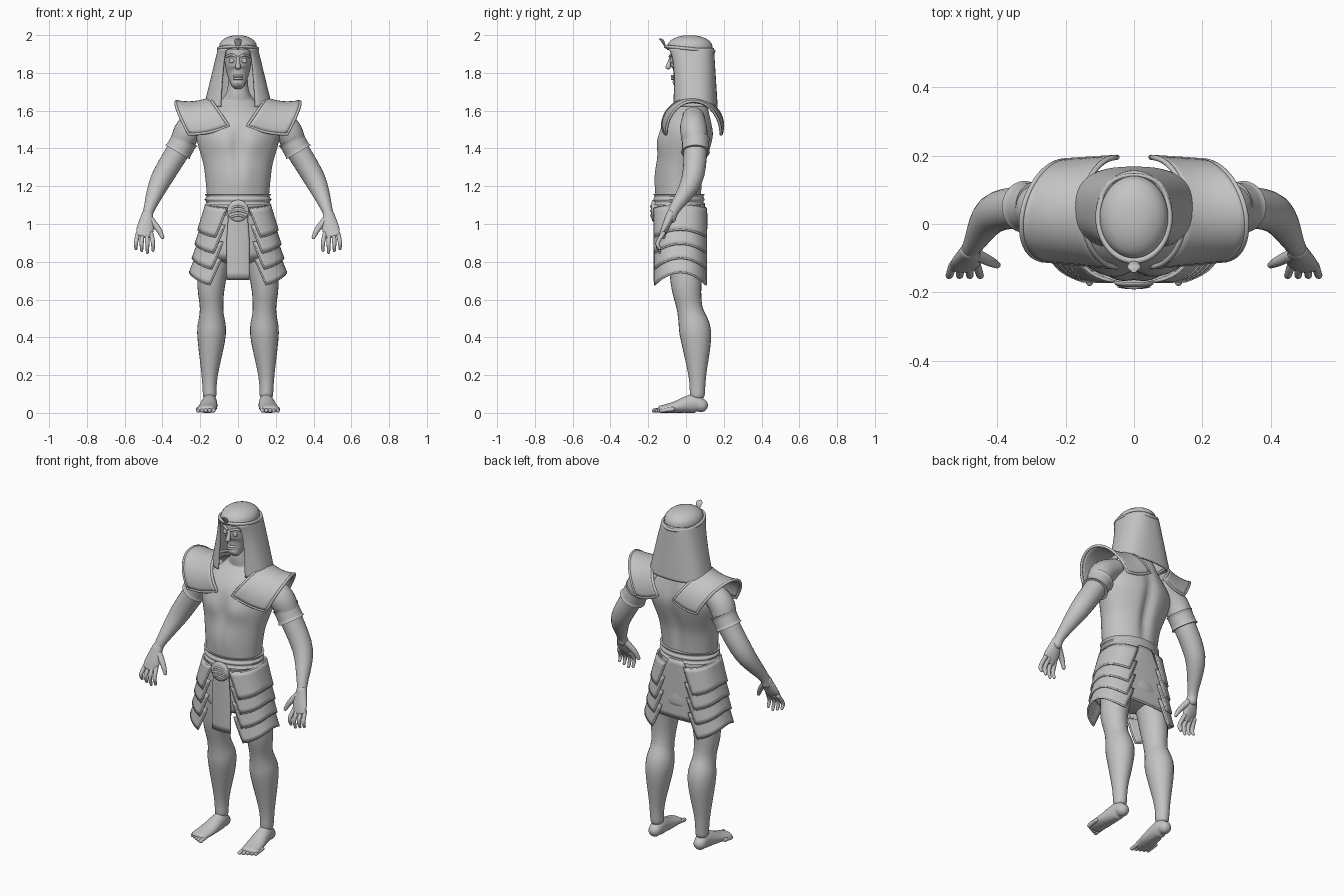
import bpy, math
from math import sin, cos, pi, exp
from mathutils import Vector

if "Cube" in bpy.data.objects:
    bpy.data.objects.remove(bpy.data.objects["Cube"])

GREY = (0.55, 0.55, 0.55, 1)
stone = bpy.data.materials.new("plain_grey")
stone.use_nodes = True
stone.diffuse_color = GREY
stone.node_tree.nodes["Principled BSDF"].inputs["Base Color"].default_value = GREY


def lerp(a, b, t):
    return a + (b - a) * t


def power(value, exponent):
    """Signed power, used for squarish ellipses."""
    return math.copysign(abs(value) ** exponent, value)


def smooth(keys, steps):
    """Catmull-Rom samples through tuples of numbers."""
    padded = [keys[0], *keys, keys[-1]]
    samples = []
    for i in range(len(keys) - 1):
        for s in range(steps):
            t = s / steps
            samples.append([b + t * (c - a + t * (2 * a - 5 * b + 4 * c - d
                                                  + t * (3 * b - a - 3 * c + d))) / 2
                            for a, b, c, d in zip(*padded[i:i + 4])])
    return samples + [list(keys[-1])]


def finish(name, data, mirror):
    data.materials.append(stone)
    ob = bpy.data.objects.new(name, data)
    bpy.context.collection.objects.link(ob)
    if mirror:
        ob.modifiers.new("mirror", 'MIRROR').use_mirror_merge = False
    return ob


def grid(name, rows, closed=False, mirror=False, thick=0.0):
    """Surface through rows of points, capped when the rows are closed rings."""
    n = len(rows[0])
    faces = [(r * n + i, r * n + (i + 1) % n, (r + 1) * n + (i + 1) % n, (r + 1) * n + i)
             for r in range(len(rows) - 1) for i in range(n if closed else n - 1)]
    if closed:
        last = (len(rows) - 1) * n
        faces += [tuple(reversed(range(n))), tuple(range(last, last + n))]
    mesh = bpy.data.meshes.new(name)
    mesh.from_pydata([tuple(p) for row in rows for p in row], [], faces)
    ob = finish(name, mesh, mirror)
    bpy.ops.object.select_all(action='DESELECT')
    ob.select_set(True)
    bpy.context.view_layer.objects.active = ob
    bpy.ops.object.mode_set(mode='EDIT')
    bpy.ops.mesh.select_all(action='SELECT')
    bpy.ops.mesh.normals_make_consistent(inside=False)
    bpy.ops.object.mode_set(mode='OBJECT')
    bpy.ops.object.shade_smooth_by_angle(angle=math.radians(50))
    if thick:
        shell = ob.modifiers.new("thickness", 'SOLIDIFY')
        shell.thickness, shell.offset = thick, 0


def loft(name, keys, mirror=False, reference=(0, 1, 0), sides=24, steps=5,
         depth=1, caps=(1, 1), warp=lambda p: p):
    """Rings (x, y, z, width[, depth]) swept along a path, with rounded ends."""
    samples = smooth([k if len(k) == 5 else (*k, k[3] * depth) for k in keys], steps)
    centres = [Vector(s[:3]) for s in samples]
    rings = []
    for i, (centre, sample) in enumerate(zip(centres, samples)):
        along = (centres[min(i + 1, len(centres) - 1)] - centres[max(i - 1, 0)]).normalized()
        rings.append((centre, along, sample[3], sample[4]))

    def cap(ring, length):
        centre, along, wide, deep = ring
        turns = [pi / 2 * s / 6 for s in range(1, 6)] if length else []
        return [(centre + along * min(wide, deep) * length * sin(a), along,
                 wide * cos(a), deep * cos(a)) for a in turns]

    rings = cap(rings[0], -caps[0])[::-1] + rings + cap(rings[-1], caps[1])
    rows = []
    for centre, along, wide, deep in rings:
        u = Vector(reference).cross(along).normalized()
        v = along.cross(u)
        turns = [2 * pi * s / sides for s in range(sides)]
        rows.append([warp(centre + u * wide * cos(a) + v * deep * sin(a)) for a in turns])
    grid(name, rows, closed=True, mirror=mirror)


def tube(name, points, radius, mirror=False, cyclic=False):
    curve = bpy.data.curves.new(name, 'CURVE')
    curve.dimensions, curve.bevel_depth, curve.bevel_resolution = '3D', radius, 2
    curve.use_fill_caps = True
    spline = curve.splines.new('POLY')
    spline.points.add(len(points) - 1)
    for point, place in zip(spline.points, points):
        point.co = (*place, 1)
    spline.use_cyclic_u = cyclic
    finish(name, curve, mirror)


def rimmed_plate(name, rows, rim):
    """Mirrored sheet with a raised border."""
    grid(name, rows, mirror=True, thick=.01)
    edge = (list(rows[0]) + [row[-1] for row in rows[1:-1]]
            + list(reversed(rows[-1])) + [row[0] for row in reversed(rows[1:-1])])
    tube(name + "_rim", edge, rim, mirror=True, cyclic=True)


# Torso with chest, belly and spine relief
def muscles(p):
    def bump(x, z, width, height):
        return exp(-((abs(p.x) - x) / width) ** 2 - ((p.z - z) / height) ** 2)
    if p.y < 0:
        p.y += (bump(0, 1.4, .03, .1) - bump(.09, 1.44, .07, .06) - bump(.04, 1.24, .04, .08) / 2) * .015
    else:
        p.y -= bump(0, 1.36, .03, .2) * .025
    return p


loft("torso", [(0, -.04, 1.1, .16, .12), (0, -.03, 1.3, .18, .13), (0, .01, 1.5, .22, .14),
               (0, .04, 1.63, .11, .08), (0, .03, 1.7, .06, .06), (0, .03, 1.8, .05, .05)],
     sides=64, steps=10, warp=muscles)
loft("hips", [(0, -.03, 1.1, .16), (0, -.02, .85, .18)], depth=.7, caps=(0, .5))

# Legs, feet and toes
loft("leg", [(.1, 0, .95, .09), (.14, 0, .7, .075), (.14, .02, .55, .062), (.14, .05, .42, .076),
             (.15, .06, .2, .043), (.15, .06, .1, .036)], mirror=True, depth=1.1)
loft("foot", [(.15, .08, .04, .036, .036), (.15, .04, .05, .04, .05), (.16, -.06, .03, .05, .03),
              (.17, -.13, .02, .05, .02)], mirror=True, reference=(0, 0, 1))
for i in range(5):
    x, tip = lerp(.13, .21, i / 4), lerp(-.17, -.13, i / 4)
    loft("toe", [(x, tip + .06, .02, .012), (x, tip, .012, .011)],
         mirror=True, reference=(0, 0, 1), sides=12)

# Arms, arm bands and hands
loft("arm", [(.18, .04, 1.56, .06), (.26, .04, 1.5, .072), (.31, .05, 1.4, .063),
             (.41, .03, 1.23, .056), (.47, -.06, 1.08, .03), (.48, -.08, 1.03, .027)], mirror=True)
band = [(lerp(.28, .32, t), .05, lerp(1.45, 1.38, t), .07 + .006 * abs(2 * t - 1) ** 6)
        for t in (s / 8 for s in range(9))]
loft("arm_band", band, mirror=True, sides=32, steps=1, caps=(0, 0))
loft("palm", [(.48, -.08, 1.05, .03, .025), (.49, -.11, .98, .045, .02),
              (.5, -.13, .94, .04, .012)], mirror=True)
for i in range(4):
    x, spread = lerp(.46, .53, i / 3), lerp(-.01, .01, i / 3)
    low = .85 + .01 * abs(i - 1)
    loft("finger", [(x, -.12, .95, .012), (x + spread, -.15, .9, .011), (x + spread, -.14, low, .008)],
         mirror=True, sides=12)
loft("thumb", [(.46, -.09, 1.02, .018), (.42, -.11, .97, .015), (.4, -.12, .93, .01)],
     mirror=True, sides=12)

# Shoulder plates arching from chest to back
plate = []
for a in (pi * s / 24 for s in range(25)):
    inner = Vector((.05 + .1 * sin(a), .035 - .16 * cos(a), 1.52 + .145 * sin(a)))
    outer = Vector((.23 + .03 * cos(a) + .095 * sin(a), .04 - .145 * cos(a), 1.475 + .175 * sin(a)))
    plate.append([inner.lerp(outer, s / 8) - Vector((0, 0, .012 * sin(pi * s / 8))) for s in range(9)])
rimmed_plate("shoulder_plate", plate, .008)

# Four layered skirt plates, open at front and back
for tier in range(4):
    rows = []
    for t in (r / 6 for r in range(7)):
        wide = lerp(.17, .21, t) + .015 * tier
        deep = lerp(.14, .15, t)
        gap = lerp(.06, .12, t) + .01 * tier
        start = math.asin((gap / wide) ** (4 / 3))
        level = lerp(1.1 - .085 * tier, .97 - .075 * tier, t)
        row = []
        for a in (lerp(start, pi - start, s / 24) for s in range(25)):
            drop = (.045 + .012 * tier) * abs(cos(a)) ** 1.5 * lerp(.4, 1, t)
            row.append((wide * power(sin(a), .75), -.03 - deep * power(cos(a), .75), level - drop))
        rows.append(row)
    rimmed_plate("skirt_plate", rows, .0055)

# Belt, hanging cloths and buckle
belt = [(0, -.037, lerp(1.1, 1.16, t), .172 + .005 * cos(4 * pi * t)) for t in (s / 12 for s in range(13))]
loft("belt", belt, sides=40, steps=1, depth=.77, caps=(0, 0))
for name, y, width, end in (("front_cloth", -.165, .06, .71), ("back_cloth", .095, .13, .76)):
    rows = [[(lerp(.045, width, min(1, 2 * t)) * s, y - y * .05 * s * s, lerp(1.11, end, t))
             for s in (k / 6 - 1 for k in range(13))] for t in (r / 12 for r in range(13))]
    grid(name, rows, thick=.01)
    tube(name + "_hem", rows[-1], .006)
loft("buckle", [(0, -.15, 1.07, .057), (0, -.175, 1.07, .057)],
     reference=(0, 0, 1), sides=32, caps=(0, .2))
for i in (-1, 0, 1):
    half = .046 - .012 * abs(i)
    tube("buckle_ridge", [(half * s, -.185 + .005 * s * s, 1.07 + .024 * i - .01 * s * s)
                          for s in (k / 4 - 1 for k in range(9))], .006)

# Head and face
loft("head", [(0, -.04, 1.74, .035, .035), (0, 0, 1.8, .06, .08), (0, .01, 1.87, .073, .095),
              (0, .02, 1.93, .08, .1)], sides=32, caps=(.6, .2))
loft("nose", [(0, -.08, 1.88, .008), (0, -.095, 1.83, .014)], sides=12, caps=(1, .8))
for z in (1.77, 1.783):
    tube("lip", [(.022 * s, -.074 + .012 * s * s, z) for s in (k / 4 - 1 for k in range(9))], .007)
tube("brow", [(.01 + .05 * t, -.085 + .035 * t * t, 1.885 + .01 * sin(pi * t))
              for t in (k / 8 for k in range(9))], .007, mirror=True)
loft("eye", [(.033, -.075, 1.86, .014), (.033, -.075, 1.87, .014)], mirror=True, depth=.6, sides=16)

# Head cloth: dome and open drape
loft("head_cloth_dome", [(0, .02, 1.92, .1, .122), (0, .02, 1.94, .1, .12)], sides=40, caps=(0, .6))
drape = []
for t in (r / 24 for r in range(25)):
    wide = .1 + .075 * t
    front, back = -.07 - .03 * (1 - t) ** 4, .142 + .02 * t
    start = math.asin(((.045 + .045 * t ** .3) / wide) ** 1.25)
    drape.append([(wide * power(sin(a), .8),
                   lerp(front, back, (1 - power(cos(a), .8)) / 2), lerp(1.93, 1.62, t))
                  for a in (lerp(start, 2 * pi - start, s / 40) for s in range(41))])
grid("head_cloth_drape", drape, thick=.012)

# Circlet with a small rearing serpent
tube("circlet", [(.104 * sin(a), .02 - .128 * cos(a), 1.927 + .013 * cos(a))
                 for a in (pi * s / 24 for s in range(48))], .009, cyclic=True)
loft("serpent", [(0, -.106, 1.93, .007), (0, -.125, 1.97, .02), (0, -.14, 1.98, .007)],
     depth=.4, sides=12)
